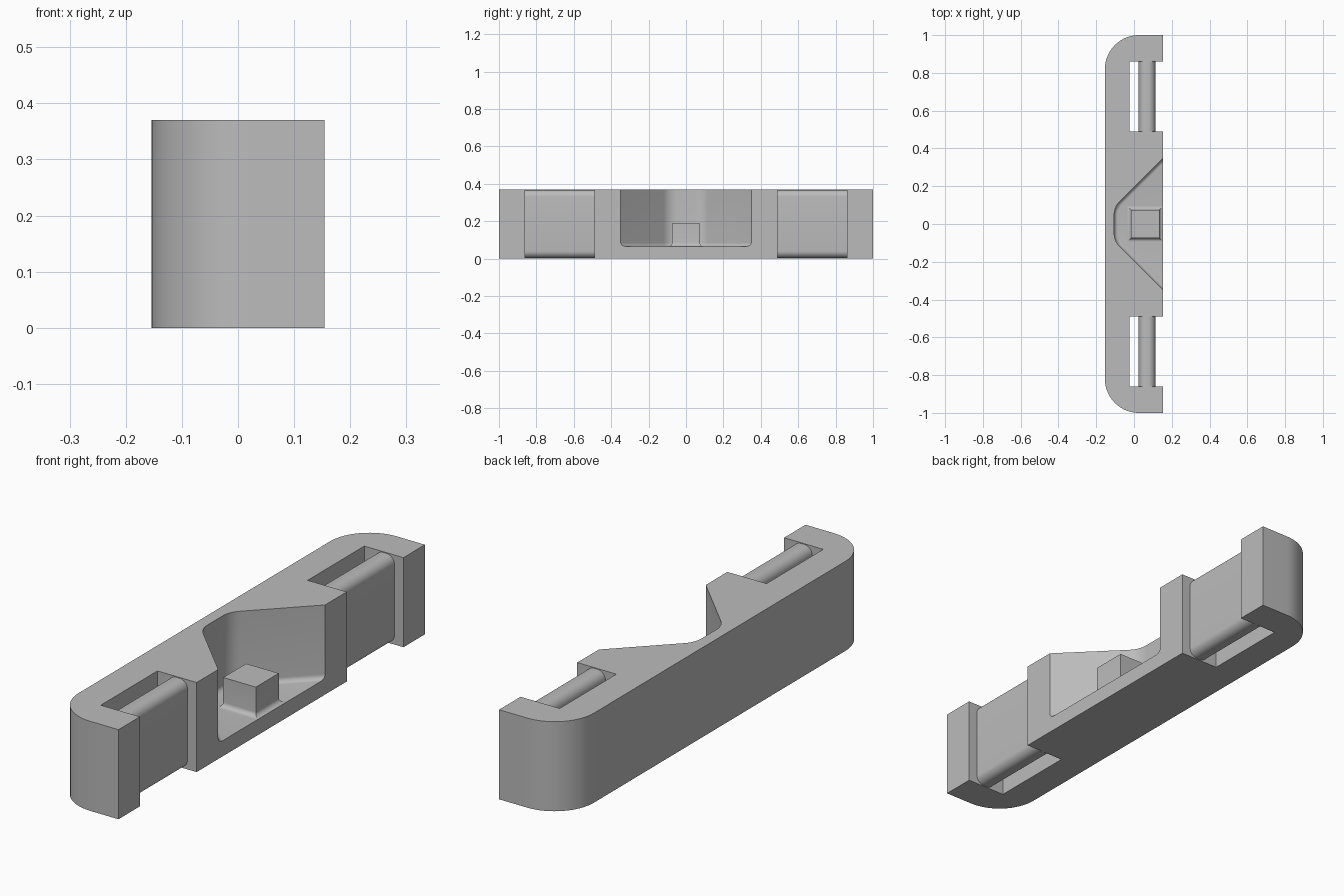
import bpy, bmesh
from math import sin, cos, tan, radians

cube = bpy.data.objects.get("Cube")
if cube:
    bpy.data.objects.remove(cube, do_unlink=True)

HALF_W, HEIGHT = 0.154, 0.37
FLOOR, FILLET = 0.065, 0.02

grey = bpy.data.materials.new("plain_grey")
grey.use_nodes = True
colour = (0.5, 0.5, 0.5, 1)
grey.diffuse_color = colour
grey.node_tree.nodes["Principled BSDF"].inputs["Base Color"].default_value = colour


def loft(name, rings):
    """Solid skinned through equal-length rings, each given as (z, outline)."""
    bm = bmesh.new()
    loops = [[bm.verts.new((x, y, z)) for x, y in pts] for z, pts in rings]
    n = len(loops[0])
    bm.faces.new(loops[0])
    bm.faces.new(loops[-1])
    for low, high in zip(loops, loops[1:]):
        for i in range(n):
            j = (i + 1) % n
            bm.faces.new((low[i], low[j], high[j], high[i]))
    bmesh.ops.recalc_face_normals(bm, faces=bm.faces)
    mesh = bpy.data.meshes.new(name)
    bm.to_mesh(mesh)
    bm.free()
    mesh.materials.append(grey)
    obj = bpy.data.objects.new(name, mesh)
    bpy.context.collection.objects.link(obj)
    return obj


def activate(obj):
    bpy.ops.object.select_all(action="DESELECT")
    obj.select_set(True)
    bpy.context.view_layer.objects.active = obj


def smooth(obj):
    activate(obj)
    bpy.ops.object.shade_smooth_by_angle(angle=radians(25))


def mirrored(half):
    """Close a half outline by reflecting it across y = 0."""
    return half + [(x, -y) for x, y in reversed(half)]


def fillet_steps(steps=6):
    """Offset and height along a quarter-round floor fillet."""
    for i in range(steps + 1):
        a = radians(90 * i / steps)
        yield FILLET * (1 - sin(a)), FILLET * (1 - cos(a))


# Body: bar with two rounded rear corners and a notch in each wing
R = 0.18
half = [(HALF_W, 0.49), (-0.025, 0.49), (-0.025, 0.86), (HALF_W, 0.86), (HALF_W, 1)]
for i in range(17):
    a = radians(90 + 90 * i / 16)
    half.append((-HALF_W + R + R * cos(a), 1 - R + R * sin(a)))
outline = mirrored(half)
body = loft("body", [(0, outline), (HEIGHT, outline)])


# Pocket: flared recess with rounded inner corners and a filleted floor
def pocket_outline(inset):
    r, back, vertex = 0.1, -0.105, 0.09
    cx, cy = back + r, vertex - r * tan(radians(22.5))
    pts = []
    for i in range(9):
        a = radians(180 - 45 * i / 8)
        pts.append((cx + (r - inset) * cos(a), cy + (r - inset) * sin(a)))
    x, y = pts[-1]
    reach = HALF_W + 0.1
    pts.append((reach, y + reach - x))
    return mirrored(pts)


rings = [(FLOOR + h, pocket_outline(d)) for d, h in fillet_steps()]
cutter = loft("pocket_cutter", rings + [(HEIGHT + 0.1, pocket_outline(0))])
cutter.hide_render = True
cutter.hide_set(True)
cut = body.modifiers.new("pocket", "BOOLEAN")
cut.operation = "DIFFERENCE"
cut.solver = "EXACT"
cut.object = cutter
activate(body)
bpy.ops.object.modifier_apply(modifier=cut.name)
bpy.data.objects.remove(cutter, do_unlink=True)
smooth(body)


# Peg: square post with a flared foot on the pocket floor
def peg_outline(grow):
    x0, x1, y = -0.015 - grow, 0.134 + grow, 0.075 + grow
    return [(x0, -y), (x1, -y), (x1, y), (x0, y)]


rings = [(FLOOR - 0.01, peg_outline(FILLET))]
rings += [(FLOOR + h, peg_outline(d)) for d, h in fillet_steps()]
peg = loft("peg", rings + [(0.187, peg_outline(0))])
smooth(peg)

# Strap bars: upright slats with rounded long edges, one across each notch
for side, name in ((1, "back_strap_bar"), (-1, "front_strap_bar")):
    pts = [(0.025, side * 0.485), (0.113, side * 0.485),
           (0.113, side * 0.865), (0.025, side * 0.865)]
    bar = loft(name, [(0.003, pts), (HEIGHT - 0.003, pts)])
    bm = bmesh.new()
    bm.from_mesh(bar.data)
    long_edges = [e for e in bm.edges
                  if abs(e.verts[0].co.y - e.verts[1].co.y) > 0.1]
    bmesh.ops.bevel(bm, geom=long_edges, offset=0.037, segments=8,
                    profile=0.5, affect="EDGES")
    bm.to_mesh(bar.data)
    bm.free()
    smooth(bar)
